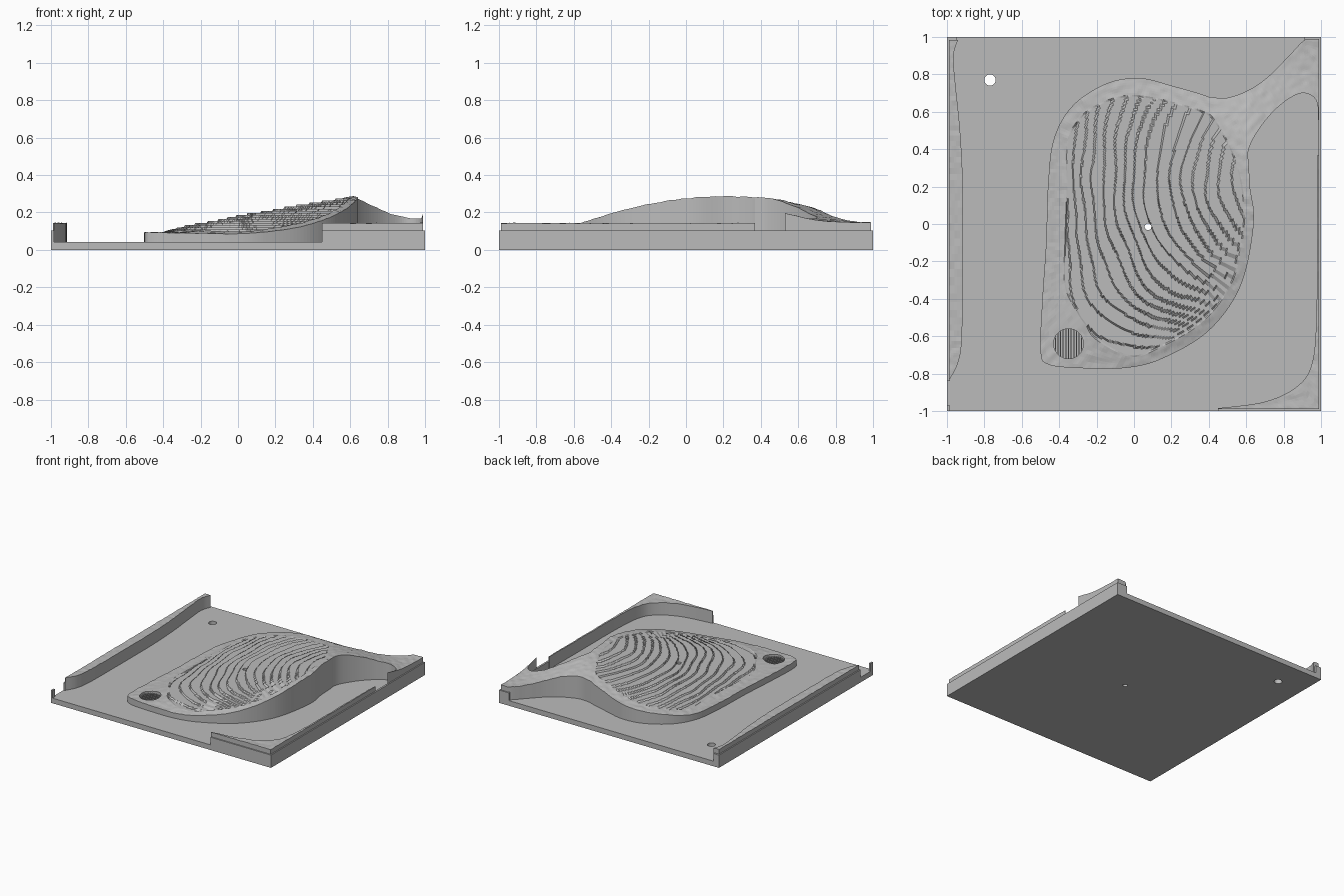
import bpy, bmesh, math
from mathutils import Vector, noise

cube = bpy.data.objects.get("Cube")
if cube:
    bpy.data.objects.remove(cube, do_unlink=True)

grey = bpy.data.materials.new("plain grey")
grey.use_nodes = True
grey.diffuse_color = (0.5, 0.5, 0.5, 1)
grey.node_tree.nodes["Principled BSDF"].inputs["Base Color"].default_value = (0.5, 0.5, 0.5, 1)

FLOOR, RIM, BANK, LIMIT = 0.042, 0.105, 0.143, 0.99
FOOT = 0.01
STEP = 0.011


def finish(name, bm):
    bmesh.ops.recalc_face_normals(bm, faces=bm.faces)
    mesh = bpy.data.meshes.new(name)
    bm.to_mesh(mesh)
    bm.free()
    mesh.materials.append(grey)
    obj = bpy.data.objects.new(name, mesh)
    bpy.context.scene.collection.objects.link(obj)
    return obj


def box(name, low, high):
    bm = bmesh.new()
    bmesh.ops.create_cube(bm, size=1)
    for v in bm.verts:
        v.co = [a + (c + 0.5) * (b - a) for a, b, c in zip(low, high, v.co)]
    return finish(name, bm)


def cut_round(obj, x, y, radius, bottom):
    """Cut an upright round hole and bake the result."""
    bm = bmesh.new()
    bmesh.ops.create_cone(bm, cap_ends=True, segments=32, radius1=radius, radius2=radius, depth=1)
    bmesh.ops.translate(bm, verts=bm.verts, vec=(x, y, bottom + 0.5))
    cutter = finish("hole_cutter", bm)
    cutter.hide_render = True
    mod = obj.modifiers.new("hole", "BOOLEAN")
    mod.operation, mod.solver, mod.object = "DIFFERENCE", "EXACT", cutter
    graph = bpy.context.evaluated_depsgraph_get()
    baked = bpy.data.meshes.new_from_object(obj.evaluated_get(graph))
    obj.modifiers.clear()
    obj.data = baked
    bpy.data.objects.remove(cutter, do_unlink=True)


def spline(points, per, closed=False, smooth=True):
    """Resample control points as a smooth curve or a straight polyline."""
    pts = [Vector(p) for p in points]
    n = len(pts)
    pick = (lambda i: pts[i % n]) if closed else (lambda i: pts[max(0, min(n - 1, i))])
    out = []
    for i in range(n if closed else n - 1):
        a, b, c, d = (pick(i + k) for k in (-1, 0, 1, 2))
        for s in range(per):
            t = s / per
            p = b.lerp(c, t)
            if smooth:
                p = b + (c - a) * (t / 2) + (2 * a - 5 * b + 4 * c - d) * (t * t / 2) \
                    + (3 * b - a - 3 * c + d) * (t ** 3 / 2)
            out.append(p)
    if not closed:
        out.append(pts[-1])
    return [Vector([max(-LIMIT, min(LIMIT, c)) for c in p]) for p in out]


def loft(name, curves, counts, heights, closed=False):
    """Solid with upright walls whose top is lofted across the curves."""
    bm = bmesh.new()
    rows, feet = [], []
    for i in range(len(curves[0])):
        row = []
        for k, count in enumerate(counts):
            extra = 1 if k == len(counts) - 1 else 0
            for s in range(count + extra):
                p = curves[k][i].lerp(curves[k + 1][i], s / count)
                row.append(bm.verts.new((p.x, p.y, heights[k](p.x, p.y))))
        rows.append(row)
        feet.append([bm.verts.new((row[e].co.x, row[e].co.y, FOOT)) for e in (0, -1)])
    n = len(rows)
    for i in range(n if closed else n - 1):
        a, b, fa, fb = rows[i], rows[(i + 1) % n], feet[i], feet[(i + 1) % n]
        for j in range(len(a) - 1):
            bm.faces.new((a[j], a[j + 1], b[j + 1], b[j]))
        bm.faces.new((fa[0], fb[0], fb[1], fa[1]))
        for e in (0, -1):
            bm.faces.new((a[e], b[e], fb[e], fa[e]))
    if not closed:
        for e in (0, -1):
            bm.faces.new(rows[e] + [feet[e][1], feet[e][0]])
    return finish(name, bm)


# Ground heights
def slope(x, y):
    east = 0.273 - 0.19 * (y - 0.25) ** 2
    u = max(0, min(1.08, (x + 0.4) / 0.95)) ** 0.8
    h = 0.09 + (east - 0.09) * u
    f = max(0, min(1, (x + y - 1) / 0.9))
    return h + (BANK - h) * f * f * (3 - 2 * f)


def rough(x, y):
    return 0.004 * noise.noise(Vector((x * 25, y * 25, 0)))


def fringe(x, y):
    return slope(x, y) + 0.003 + rough(x, y)


def terraced(x, y):
    wave = 0.006 * noise.noise(Vector((x * 5, y * 4, 3)))
    return round((slope(x, y) + wave) / STEP) * STEP


def bank(x, y):
    return BANK + rough(x, y)


# Floor with drilled hole
floor = box("floor", (-1, -1, 0), (1, 1, FLOOR))
CENTRE = Vector((0.075, -0.015))
cut_round(floor, -0.77, 0.77, 0.03, -0.5)
cut_round(floor, CENTRE.x, CENTRE.y, 0.018, -0.5)

# Terraced mound with rough fringe
outer = [(.64, 0), (.62, .2), (.6, .4), (.5, .62), (.4, .68), (.2, .74), (.03, .78), (-.15, .75),
         (-.33, .63), (-.43, .45), (-.46, .2), (-.47, -.1), (-.49, -.4), (-.5, -.68), (-.46, -.75),
         (-.3, -.77), (-.05, -.77), (.15, -.72), (.4, -.57), (.57, -.33)]
inner = [(.59, 0), (.58, .2), (.53, .38), (.43, .56), (.35, .61), (.18, .66), (0, .69), (-.15, .66),
         (-.28, .58), (-.36, .43), (-.36, .2), (-.37, -.1), (-.37, -.33), (-.3, -.48), (-.26, -.54),
         (-.2, -.62), (-.02, -.71), (.14, -.66), (.37, -.52), (.53, -.3)]
edge = spline(outer, 14, True)
green = spline(inner, 14, True)
core = [CENTRE + (p - CENTRE).normalized() * 0.018 for p in green]
mound = loft("mound", [core, green, edge], [75, 8], [terraced, fringe], True)

# Round pit with a slatted bottom
PIT = Vector((-0.35, -0.64))
PIT_R = 0.08
cut_round(mound, PIT.x, PIT.y, PIT_R, 0.05)
for k in range(-5, 6):
    x = PIT.x + k * 0.014
    half = math.sqrt(PIT_R ** 2 - (k * 0.014) ** 2)
    box("pit_slat", (x - 0.003, PIT.y - half, 0.045), (x + 0.003, PIT.y + half, 0.08))

# Neck running to the back corner
upper = [(.4, .68), (.5, .675), (.62, .72), (.72, .79), (.82, .89), (.92, .99), (.99, .99)]
lower = [(.6, .3), (.62, .42), (.7, .55), (.8, .65), (.9, .7), (.975, .66), (.99, .54)]
upper.append((LIMIT, LIMIT))
lower.append((LIMIT, 0.97))
loft("neck", [spline(upper, 8), spline(lower, 8)], [30], [fringe])

# Bank at the front corner and along the side
bank_in = [(.45, -.985), (.7, -.95), (.87, -.87), (.95, -.75), (.975, -.5), (.978, 0), (.982, .37)]
bank_out = [(.45, -.99), (.75, -.99), (.99, -.99), (.99, -.75), (.99, -.5), (.99, 0), (.99, .37)]
loft("corner_bank", [spline(bank_in, 12), spline(bank_out, 12, smooth=False)], [8], [bank])

# Narrow bank on the opposite side
strip_in = [(-.985, -.83), (-.94, -.74), (-.92, -.6), (-.915, -.2), (-.915, .2), (-.93, .5),
            (-.955, .75), (-.965, .9), (-.94, .985)]
strip_out = [(-LIMIT, p[1]) for p in strip_in]
loft("side_bank", [spline(strip_in, 10), spline(strip_out, 10)], [5], [bank])

# Thin rim walls around the edge
T = 0.985
for name, x0, y0, x1, y1 in [
        ("rim_left", T, -1, 1, 1), ("rim_right", -1, -.84, -T, 1), ("rim_front", .45, -1, 1, -T),
        ("rim_back", .91, T, 1, 1), ("rim_post_front", -1, -1, -T, -.97),
        ("rim_post_back", -1, T, -.95, 1)]:
    box(name, (x0, y0, 0), (x1, y1, RIM))
